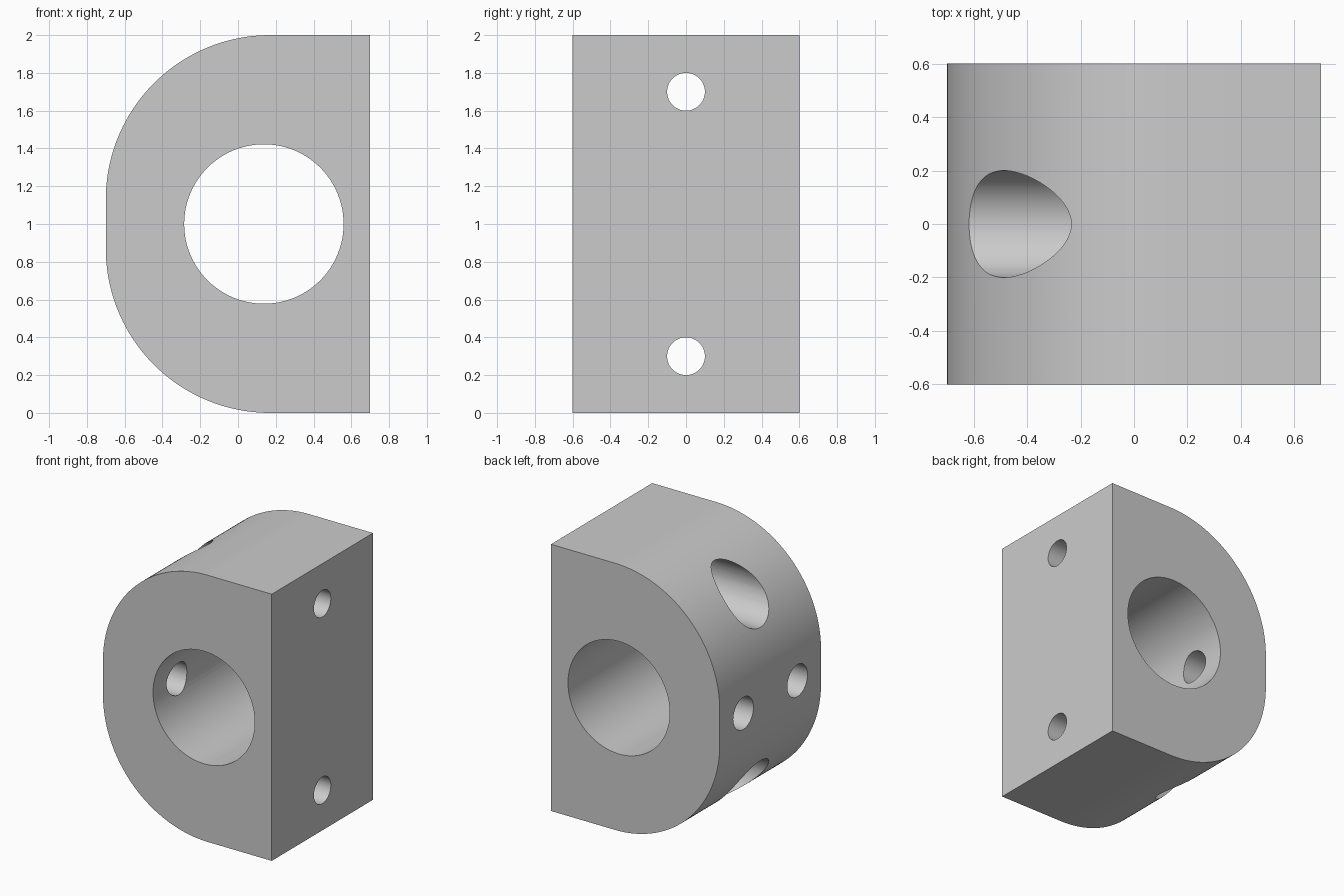
import bpy
import math
from mathutils import Vector

if "Cube" in bpy.data.objects:
    bpy.data.objects.remove(bpy.data.objects["Cube"], do_unlink=True)

# Single grey finish
grey = bpy.data.materials.new("plain_grey")
grey.use_nodes = True
colour = (0.6, 0.6, 0.6, 1)
grey.diffuse_color = colour
grey.node_tree.nodes["Principled BSDF"].inputs["Base Color"].default_value = colour

HALF_X, HALF_Y, HEIGHT = 0.7, 0.6, 2.0
FILLET = 0.87
STEPS = 48


def arc(cx, cz, start):
    """Quarter circle of the rounded side, in the x-z plane."""
    for i in range(STEPS + 1):
        a = start + math.pi / 2 * i / STEPS
        yield cx + FILLET * math.cos(a), cz + FILLET * math.sin(a)


# Block: flat on one side, large rounded corners on the other
cx = -HALF_X + FILLET
profile = [(HALF_X, 0), (HALF_X, HEIGHT)]
profile += arc(cx, HEIGHT - FILLET, math.pi / 2)
profile += arc(cx, FILLET, math.pi)
n = len(profile)
verts = [(x, y, z) for y in (-HALF_Y, HALF_Y) for x, z in profile]
faces = [tuple(reversed(range(n))), tuple(range(n, 2 * n))]
faces += [(i, (i + 1) % n, (i + 1) % n + n, i + n) for i in range(n)]
mesh = bpy.data.meshes.new("clamp_block")
mesh.from_pydata(verts, [], faces)
mesh.materials.append(grey)
block = bpy.data.objects.new("clamp_block", mesh)
bpy.context.collection.objects.link(block)

# Make the normals consistent before cutting
bpy.ops.object.select_all(action="DESELECT")
block.select_set(True)
bpy.context.view_layer.objects.active = block
bpy.ops.object.mode_set(mode="EDIT")
bpy.ops.mesh.select_all(action="SELECT")
bpy.ops.mesh.normals_make_consistent(inside=False)
bpy.ops.object.mode_set(mode="OBJECT")


def drill(name, radius, start, end, sides=64):
    """Cut a round hole between two points."""
    start, end = Vector(start), Vector(end)
    axis = end - start
    bpy.ops.mesh.primitive_cylinder_add(
        vertices=sides, radius=radius, depth=axis.length,
        location=(start + end) / 2,
        rotation=axis.to_track_quat("Z", "Y").to_euler())
    cutter = bpy.context.object
    cutter.name = name
    cutter.data.materials.append(grey)
    cut = block.modifiers.new(name, "BOOLEAN")
    cut.operation = "DIFFERENCE"
    cut.solver = "EXACT"
    cut.object = cutter
    bpy.context.view_layer.objects.active = block
    bpy.ops.object.modifier_apply(modifier=name)
    bpy.data.objects.remove(cutter, do_unlink=True)


# Main bore from front to back
BORE_X = 0.137
drill("main_bore", 0.422, (BORE_X, -1, 1), (BORE_X, 1, 1), 96)

# Bolt holes with counterbores on the rounded side
for z in (0.3, 1.7):
    drill("counterbore", 0.2, (-1, 0, z), (0.1, 0, z))
    drill("bolt_hole", 0.1, (-1, 0, z), (1, 0, z))

# Set screw holes that stop inside the bore
for y in (-0.32, 0.32):
    drill("set_screw_hole", 0.12, (-1, y, 1), (BORE_X, y, 1))

# Smooth round surfaces, sharp edges
bpy.ops.object.select_all(action="DESELECT")
block.select_set(True)
bpy.context.view_layer.objects.active = block
bpy.ops.object.shade_smooth_by_angle(angle=math.radians(30))
